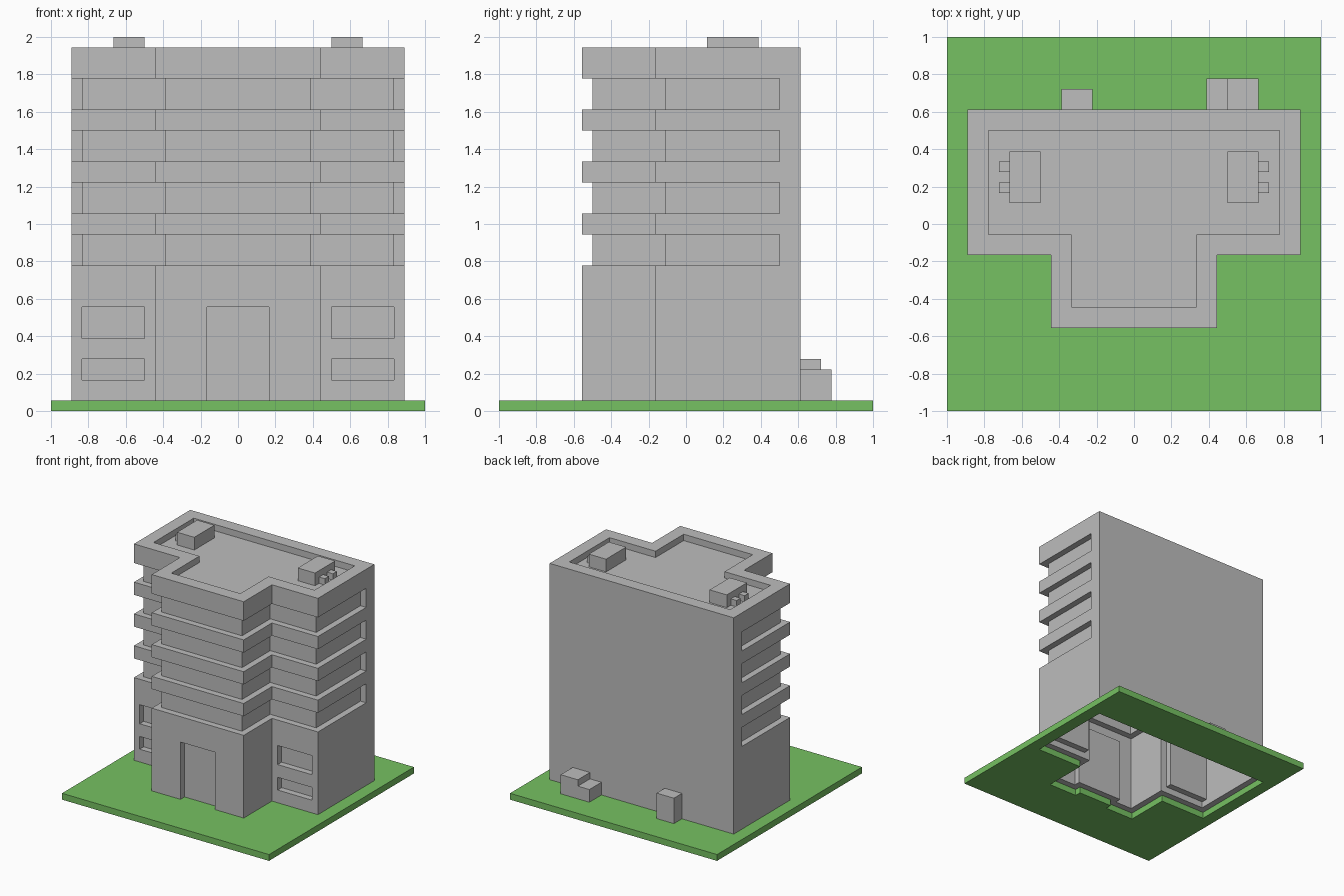
import bpy
import bmesh

U = 1 / 18  # building module: every size is a whole number of these

if "Cube" in bpy.data.objects:
    bpy.data.objects.remove(bpy.data.objects["Cube"], do_unlink=True)


def material(name, rgb):
    mat = bpy.data.materials.new(name)
    mat.use_nodes = True
    mat.diffuse_color = (*rgb, 1)
    mat.node_tree.nodes["Principled BSDF"].inputs["Base Color"].default_value = (*rgb, 1)
    return mat


concrete = material("concrete grey", (0.509, 0.509, 0.509))
grass = material("grass green", (0.181, 0.533, 0.122))


def prism(name, outline, z0, z1, mat=concrete):
    """Extrude a flat outline, given in modules, from z0 to z1."""
    bm = bmesh.new()
    base = bm.faces.new([bm.verts.new((x * U, y * U, z0 * U)) for x, y in outline])
    top = bmesh.ops.extrude_face_region(bm, geom=[base])["geom"]
    moved = [v for v in top if isinstance(v, bmesh.types.BMVert)]
    bmesh.ops.translate(bm, verts=moved, vec=(0, 0, (z1 - z0) * U))
    bmesh.ops.recalc_face_normals(bm, faces=bm.faces)
    mesh = bpy.data.meshes.new(name)
    bm.to_mesh(mesh)
    bm.free()
    mesh.materials.append(mat)
    obj = bpy.data.objects.new(name, mesh)
    bpy.context.collection.objects.link(obj)
    return obj


def box(name, x0, x1, y0, y1, z0, z1, mat=concrete):
    return prism(name, [(x0, y0), (x1, y0), (x1, y1), (x0, y1)], z0, z1, mat)


def tee(inset, back):
    """T-shaped floor plan, moved inwards from the facade; open ends at the back."""
    half = [(16 - inset, back), (16 - inset, inset - 3),
            (8 - inset, inset - 3), (8 - inset, inset - 10)]
    return half + [(-x, y) for x, y in reversed(half)]


def combine(obj, steps):
    """Run boolean steps in order, bake the result and drop the tools."""
    for operation, tool in steps:
        tool.hide_render = True
        mod = obj.modifiers.new(tool.name, 'BOOLEAN')
        mod.operation = operation
        mod.solver = 'EXACT'
        mod.object = tool
    graph = bpy.context.evaluated_depsgraph_get()
    baked = bpy.data.meshes.new_from_object(obj.evaluated_get(graph))
    obj.modifiers.clear()
    obj.data = baked
    obj.data.materials.clear()
    obj.data.materials.append(concrete if obj.name == "building" else grass)
    for _, tool in steps:
        bpy.data.objects.remove(tool, do_unlink=True)


# Lawn slab, open under the building except at the doorstep
lawn = box("lawn", -18, 18, -18, 18, 0, 1, grass)
plan = tee(0, 11)
opening = plan[:4] + [(3, -10), (3, -9), (-3, -9), (-3, -10)] + plan[4:]
combine(lawn, [('DIFFERENCE', prism("lawn_opening", opening, -1, 2))])

# Building shell: hollow ground storey, thicker walls above, sunken roof
building = prism("building", plan, 1, 35)
steps = [
    ('DIFFERENCE', prism("lower_hollow", tee(1, 10), 0, 13)),
    ('DIFFERENCE', prism("upper_hollow", tee(2, 10), 12, 33)),
    ('DIFFERENCE', prism("roof_recess", tee(2, 9), 34, 36)),
    ('UNION', box("door_surround", -4, 4, -9.5, -8, 1, 11)),
]

# Recessed window bands wrapping the front and sides
band = tee(-1, 9) + list(reversed(tee(1, 9)))
for z in (14, 19, 24, 29):
    steps.append(('DIFFERENCE', prism("window_band", band, z, z + 3)))

# Wing window niches, with their casings on the inside
for s in (-1, 1):
    steps.append(('UNION', box("casing", *sorted((s * 8, s * 15.5)), -2.5, -1, 2, 11)))
    for z0, z1 in ((3, 5), (7, 10)):
        steps.append(('DIFFERENCE', box("window", *sorted((s * 9, s * 15)), -4, -2, z0, z1)))

# Door niche
steps.append(('DIFFERENCE', box("door", -3, 3, -11, -9, 0, 10)))
combine(building, steps)

# Rooftop units, each with two short ducts on the outer side
for side, s in (("right", -1), ("left", 1)):
    box(f"roof_unit_{side}", *sorted((s * 9, s * 12)), 2, 7, 34, 36)
    for i, y in enumerate((3, 5)):
        box(f"roof_duct_{side}_{i + 1}", *sorted((s * 12, s * 13)), y, y + 1, 34, 35)

# Service boxes against the back wall
box("utility_box", -7, -4, 11, 13, 1, 5)
stepped = box("service_box_high", 9, 12, 11, 14, 1, 4)
box("service_box_low", 7, 9, 11, 14, 1, 3)
